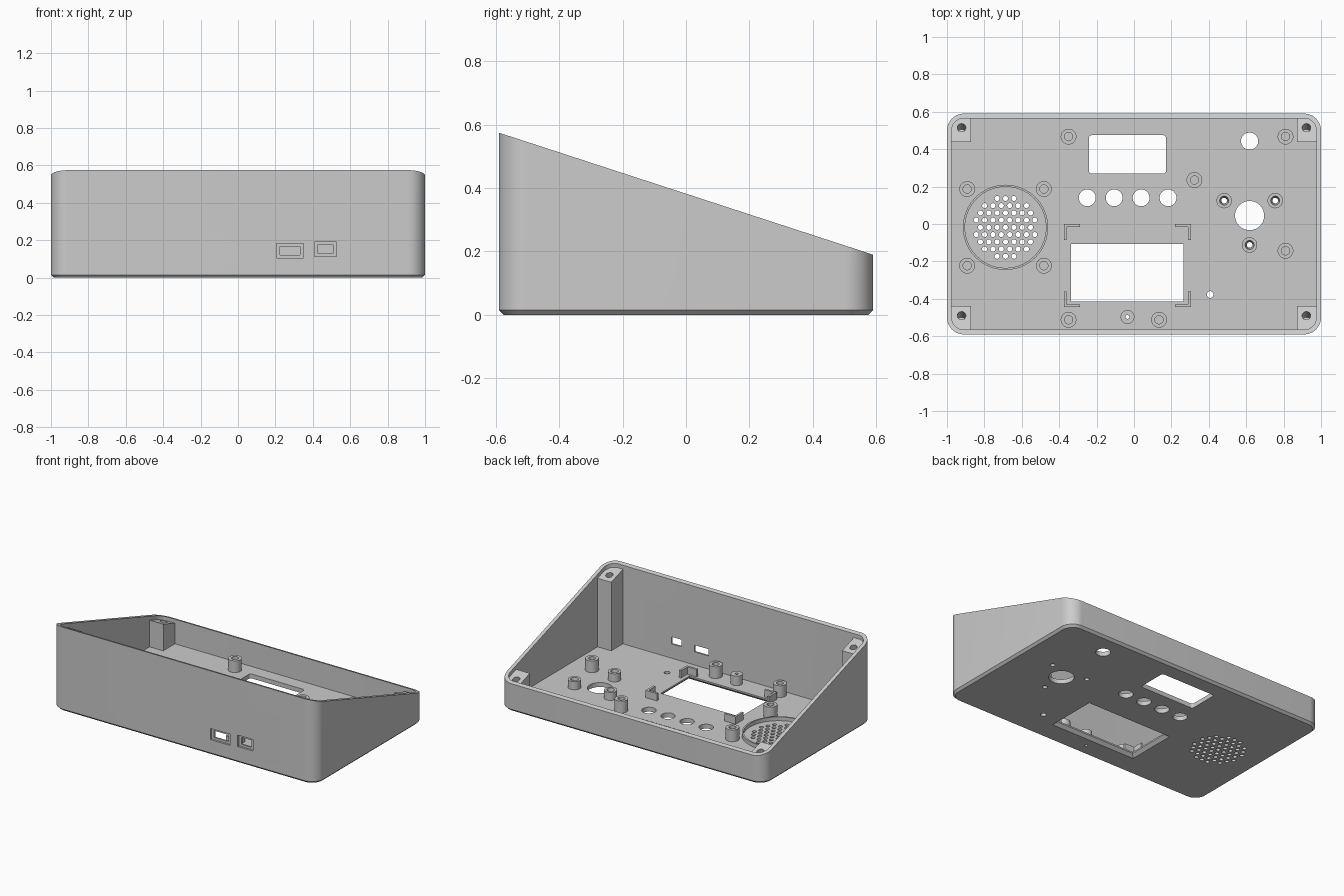
import bpy, bmesh
from math import cos, sin, pi, atan
from mathutils import Matrix, Vector

cube = bpy.data.objects.get("Cube")
if cube:
    bpy.data.objects.remove(cube, do_unlink=True)

GREY = (0.6, 0.6, 0.6, 1)
mat = bpy.data.materials.new("light grey plastic")
mat.use_nodes = True
mat.diffuse_color = GREY
mat.node_tree.nodes["Principled BSDF"].inputs["Base Color"].default_value = GREY

W, D, R, WALL, FLOOR = 1.0, 0.59, 0.09, 0.025, 0.03
SLOPE = 0.326


def rim(y):
    """Height of the sloping rim."""
    return 0.382 - SLOPE * y


def rounded(cx, cy, hx, hy, r, z, steps=12):
    """Loop of a rounded rectangle; z is a number or a function of y."""
    pts = []
    for q, (sx, sy) in enumerate([(1, 1), (-1, 1), (-1, -1), (1, -1)]):
        for i in range(steps + 1):
            a = (q + i / steps) * pi / 2
            x, y = cx + sx * (hx - r) + r * cos(a), cy + sy * (hy - r) + r * sin(a)
            pts.append(Vector((x, y, z(y) if callable(z) else z)))
    return pts


def rect(x0, x1, y0, y1, z, grow=0):
    return [Vector((x, y, z)) for x, y in [(x0 - grow, y0 - grow), (x1 + grow, y0 - grow),
                                           (x1 + grow, y1 + grow), (x0 - grow, y1 + grow)]]


def circle(x, y, r, z, n=40):
    return [Vector((x + r * cos(i * 2 * pi / n), y + r * sin(i * 2 * pi / n), z)) for i in range(n)]


def loft(bm, loops, closed=False):
    """Skin loops together; cap the ends, or join last to first."""
    rows = [[bm.verts.new(p) for p in loop] for loop in loops]
    pairs = list(zip(rows, rows[1:])) + ([(rows[-1], rows[0])] if closed else [])
    n = len(rows[0])
    for a, b in pairs:
        for i in range(n):
            j = (i + 1) % n
            bm.faces.new((a[i], a[j], b[j], b[i]))
    if not closed:
        bm.faces.new(rows[0])
        bm.faces.new(rows[-1])
    return [v for row in rows for v in row]


def box(bm, x0, x1, y0, y1, z0, z1):
    return loft(bm, [rect(x0, x1, y0, y1, z0), rect(x0, x1, y0, y1, z1)])


def drill(bm, x, y, r, z0=-0.1, z1=0.06, n=40):
    return loft(bm, [circle(x, y, r, z0, n), circle(x, y, r, z1, n)])


def finish(name, bm):
    bmesh.ops.recalc_face_normals(bm, faces=bm.faces)
    me = bpy.data.meshes.new(name)
    bm.to_mesh(me)
    bm.free()
    ob = bpy.data.objects.new(name, me)
    bpy.context.collection.objects.link(ob)
    me.materials.append(mat)
    return ob


def boolean(target, bm, operation="DIFFERENCE"):
    cutter = finish("cutter", bm)
    cutter.hide_render = True
    mod = target.modifiers.new("cut", "BOOLEAN")
    mod.operation, mod.solver, mod.object = operation, "EXACT", cutter
    with bpy.context.temp_override(object=target, active_object=target):
        bpy.ops.object.modifier_apply(modifier=mod.name)
    bpy.data.objects.remove(cutter, do_unlink=True)


# Case shell: chamfered foot, sloping rim, hollow inside
bm = bmesh.new()
C = 0.015
loft(bm, [rounded(0, 0, W - C, D - C, R - C, 0), rounded(0, 0, W, D, R, C),
          rounded(0, 0, W, D, R, rim)])
case = finish("case_shell", bm)
bm = bmesh.new()
loft(bm, [rounded(0, 0, W - WALL, D - WALL, R - WALL, z) for z in (FLOOR, 1)])
boolean(case, bm)

# Floor openings and port recesses
SPK = (-0.687, -0.018)
SCREWS = [(0.482, 0.125), (0.755, 0.125), (0.618, -0.112)]
PIN = (-0.035, -0.497)
WIN = (-0.337, 0.265, -0.415, -0.107)
bm = bmesh.new()
for i in range(4):
    drill(bm, -0.25 + 0.144 * i, 0.14, 0.045)
drill(bm, 0.618, 0.045, 0.078)
drill(bm, 0.618, 0.443, 0.046)
drill(bm, 0.407, -0.377, 0.018)
drill(bm, *PIN, 0.01)
for x, y in SCREWS:
    drill(bm, x, y, 0.015)
loft(bm, [rounded(-0.035, 0.372, 0.206, 0.103, 0.015, z, 4) for z in (-0.1, 0.06)])
loft(bm, [rect(*WIN, -0.01, 0.03), rect(*WIN, 0.02), rect(*WIN, 0.06)])

# Loudspeaker grille holes in a hexagonal pattern
PITCH = 0.0447
for row in range(-4, 5):
    for col in range(-5, 6):
        x, y = (col + (row % 2) / 2) * PITCH, row * PITCH * 0.866
        if x * x + y * y < 0.17 ** 2:
            drill(bm, SPK[0] + x, SPK[1] + y, 0.0135, n=16)

PORTS = [(0.278, 0.143, 0.073, 0.038), (0.468, 0.152, 0.058, 0.039)]
for x, z, hx, hz in PORTS:
    box(bm, x - hx, x + hx, -D - 0.1, -D + 0.013, z - hz, z + hz)
boolean(case, bm)
bm = bmesh.new()
for x, z, hx, hz in PORTS:
    box(bm, x - hx + 0.019, x + hx - 0.019, -D - 0.1, -D + 0.1, z - hz + 0.015, z + hz - 0.015)
boolean(case, bm)

# Corner posts with sloping tops and screw holes square to the slope
IN = 0.012
bm = bmesh.new()
loft(bm, [rounded(0, 0, W - IN, D - IN, R - IN, FLOOR - 0.01),
          rounded(0, 0, W - IN, D - IN, R - IN, lambda y: rim(y) - 0.027)])
posts = finish("corner_posts", bm)
bm = bmesh.new()
for s in (-1, 1):
    for t in (-1, 1):
        box(bm, *sorted((s * 0.872, s * 1.1)), *sorted((t * 0.439, t * 0.7)), -0.1, 1)
boolean(posts, bm, "INTERSECT")
bm = bmesh.new()
for x in (-0.922, 0.922):
    for y in (-0.49, 0.515):
        verts = drill(bm, 0, 0, 0.023, -0.1, 0.1, 32)
        place = Matrix.Translation((x, y, rim(y) - 0.027)) @ Matrix.Rotation(-atan(SLOPE), 4, "X")
        bmesh.ops.transform(bm, matrix=place, verts=verts)
boolean(posts, bm)


def tube(name, x, y, outer, low, top, height):
    """Hollow standoff on the floor; low and top are the bore radii."""
    bm = bmesh.new()
    z0, z1 = FLOOR - 0.005, FLOOR + height
    loft(bm, [circle(x, y, outer, z0), circle(x, y, outer, z1),
              circle(x, y, top, z1), circle(x, y, low, z0)], closed=True)
    return finish(name, bm)


# Standoffs
STANDOFFS = [(-0.35, 0.467), (0.81, 0.467), (0.323, 0.235), (0.81, -0.143),
             (-0.35, -0.512), (0.134, -0.512)]
STANDOFFS += [(SPK[0] + s * 0.205, SPK[1] + t * 0.205) for s in (-1, 1) for t in (-1, 1)]
for x, y in STANDOFFS:
    tube("standoff", x, y, 0.042, 0.022, 0.022, 0.08)
for x, y in SCREWS:
    tube("screw_standoff", x, y, 0.041, 0.015, 0.024, 0.055)
tube("pin_standoff", *PIN, 0.037, 0.01, 0.01, 0.065)
tube("speaker_ring", *SPK, 0.228, 0.217, 0.217, 0.025)

# L-shaped corner brackets around the display window
L, T = 0.085, 0.015
for x, s in ((-0.375, 1), (0.305, -1)):
    for y, t in ((0.0, -1), (-0.445, 1)):
        bm = bmesh.new()
        outline = [(0, 0), (L, 0), (L, T), (T, T), (T, L), (0, L)]
        loft(bm, [[Vector((x + s * a, y + t * b, z)) for a, b in outline]
                  for z in (FLOOR - 0.005, FLOOR + 0.05)])
        finish("display_bracket", bm)

# Smooth the curved walls, keep edges sharp
bpy.ops.object.select_all(action="DESELECT")
for ob in bpy.context.collection.objects:
    if ob.type == "MESH":
        ob.select_set(True)
        bpy.context.view_layer.objects.active = ob
bpy.ops.object.shade_smooth_by_angle(angle=pi / 6)
